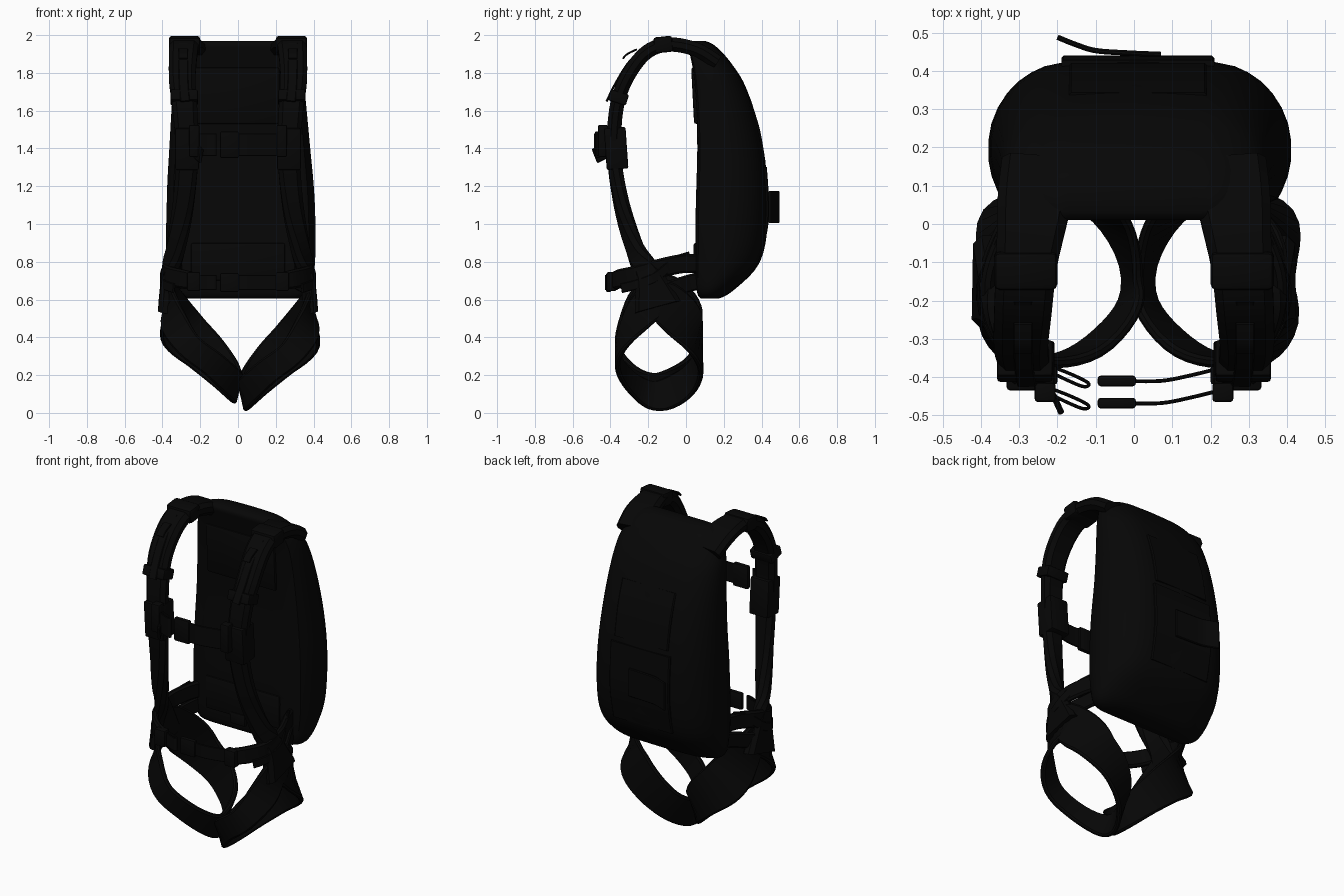
import bpy, bmesh
from math import radians
from mathutils import Vector, Matrix

if "Cube" in bpy.data.objects:
    bpy.data.objects.remove(bpy.data.objects["Cube"])

fabric = bpy.data.materials.new("black_fabric")
fabric.diffuse_color = (0.002, 0.002, 0.002, 1)
fabric.use_nodes = True
fabric.node_tree.nodes["Principled BSDF"].inputs["Base Color"].default_value = fabric.diffuse_color


def add_object(name, bm):
    bmesh.ops.recalc_face_normals(bm, faces=bm.faces)
    mesh = bpy.data.meshes.new(name)
    bm.to_mesh(mesh)
    bm.free()
    mesh.materials.append(fabric)
    ob = bpy.data.objects.new(name, mesh)
    bpy.context.collection.objects.link(ob)
    return ob


def spline(rows, n, closed=False):
    """Catmull-Rom through rows of numbers of any length."""
    m, out = len(rows), []
    for i in range(m if closed else m - 1):
        ids = [i - 1, i, i + 1, i + 2]
        a, b, c, d = [rows[k % m] if closed else rows[min(max(k, 0), m - 1)] for k in ids]
        for j in range(n):
            t = j / n
            out.append([0.5 * (2 * q + (r - p) * t + (2 * p - 5 * q + 4 * r - s) * t * t
                               + (3 * q - p - 3 * r + s) * t ** 3)
                        for p, q, r, s in zip(a, b, c, d)])
    if not closed:
        out.append(list(rows[-1]))
    return out


def loft(name, rings, closed=False):
    bm = bmesh.new()
    loops = [[bm.verts.new(p) for p in r] for r in rings]
    k = len(loops[0])
    for a, b in zip(loops, loops[1:] + (loops[:1] if closed else [])):
        for i in range(k):
            bm.faces.new((a[i], a[(i + 1) % k], b[(i + 1) % k], b[i]))
    if not closed:
        bm.faces.new(loops[0])
        bm.faces.new(loops[-1])
    return add_object(name, bm)


def ribbon(name, rows, thick, s=1, off=(0, 0, 0), closed=False):
    """Flat strap; rows are x, y, z, width direction x, y, z, width."""
    pts = spline(rows, 5, closed)
    pos = [Vector((p[0] * s, p[1], p[2])) + Vector(off) for p in pts]
    rings, m = [], len(pts)
    for i, p in enumerate(pts):
        if closed:
            t = pos[(i + 1) % m] - pos[i - 1]
        else:
            t = pos[min(i + 1, m - 1)] - pos[max(i - 1, 0)]
        t.normalize()
        w = Vector((p[3] * s, p[4], p[5]))
        w = (w - t * w.dot(t)).normalized()
        nrm = t.cross(w)
        h, d = p[6] / 2, thick / 2
        c = min(d * 0.6, h * 0.5)
        sec = [(h, d - c), (h - c, d), (c - h, d), (-h, d - c),
               (-h, c - d), (c - h, -d), (h - c, -d), (h, c - d)]
        rings.append([pos[i] + w * u + nrm * v for u, v in sec])
    return loft(name, rings, closed)


def band(name, path, wdir, width, thick, s=1, closed=False):
    return ribbon(name, [(*p, *wdir, width) for p in path], thick, s, closed=closed)


def box(name, loc, size, tilt=0, bevel=0.008):
    bm = bmesh.new()
    bmesh.ops.create_cube(bm, size=1)
    bmesh.ops.scale(bm, vec=size, verts=bm.verts)
    bmesh.ops.bevel(bm, geom=bm.edges[:], offset=bevel, segments=2, affect='EDGES', profile=0.5)
    bmesh.ops.transform(bm, matrix=Matrix.Translation(loc) @ Matrix.Rotation(radians(tilt), 4, 'X'),
                        verts=bm.verts)
    return add_object(name, bm)


# Pack body: half section (across, depth) lofted up through z, front y, back y, half width
half = spline([(0, 0), (.45, 0), (.84, .01), (.94, .1), (1, .32), (.98, .56),
               (.88, .76), (.72, .9), (.5, .97), (0, 1)], 2)
section = half + [(-u, v) for u, v in half[-2:0:-1]]
levels = [(.605, .08, .17, .30), (.62, .065, .21, .34), (.66, .055, .265, .37), (.75, .05, .36, .388),
          (.85, .05, .41, .395), (1.0, .05, .432, .395), (1.2, .055, .432, .388), (1.4, .06, .41, .373),
          (1.6, .055, .362, .358), (1.75, .045, .305, .345), (1.83, .035, .255, .33),
          (1.9, .02, .2, .30), (1.95, .01, .145, .25), (1.97, .03, .1, .2)]
rings = []
for z, yf, yb, hw in spline(levels, 3):
    cx = .015 * max(0, min(1, (1.9 - z) / .8))
    rings.append([(cx + u * hw, yf + v * (yb - yf), z) for u, v in section])
loft("pack_body", rings)

# Raised flaps and pull handle on the back of the pack
band("back_lower_flap", [(.01, .393, .83), (.01, .426, 1.0), (.01, .428, 1.15), (.01, .418, 1.3)],
     (1, 0, 0), .4, .02)
band("back_upper_flap", [(.01, .411, 1.33), (.01, .381, 1.5), (.01, .334, 1.65)], (1, 0, 0), .36, .02)
band("back_pull_handle", [(.07, .443, 1.09), (-.02, .447, 1.09), (-.1, .453, 1.09), (-.15, .468, 1.09),
                          (-.2, .488, 1.09)], (0, 0, 1), .17, .014)

# Padding on the wearer's side
box("yoke_pad", (-.01, .05, 1.68), (.46, .03, .3), 3, .012)
box("lumbar_pad", (0, .055, .8), (.5, .03, .2), 0, .012)
box("lumbar_buckle", (-.03, .05, .69), (.1, .03, .07))

# Shoulder harness running over the top and twisting down to the hip
shoulder = [(.25, .16, 1.86, 1, 0, 0, .19), (.262, .05, 1.925, 1, 0, 0, .19),
            (.28, -.1, 1.95, 1, 0, 0, .16), (.29, -.22, 1.9, 1, 0, 0, .15),
            (.295, -.32, 1.76, 1, 0, 0, .14), (.28, -.37, 1.6, 1, 0, 0, .13),
            (.27, -.38, 1.36, 1, 0, 0, .12), (.29, -.34, 1.1, 1, .2, 0, .11),
            (.33, -.27, .87, .7, .7, 0, .11), (.365, -.2, .73, .1, 1, 0, .15),
            (.385, -.15, .56, 0, 1, .1, .25)]
# Leg loop around the thigh, from the hip to the inner leg and back
leg = [(.39, -.16, .6, 0, 0, 1, .2), (.37, -.29, .46, -.3, 0, 1, .17),
       (.285, -.36, .32, -.6, 0, .8, .14), (.15, -.335, .215, -.6, 0, .8, .14),
       (.045, -.23, .115, -.35, 0, .9, .15), (.03, -.12, .095, -.2, 0, .98, .17),
       (.09, .015, .17, -.4, 0, .9, .19), (.2, .075, .285, -.5, 0, .85, .23),
       (.32, .05, .4, -.4, 0, .9, .26), (.375, -.05, .53, -.1, 0, 1, .24)]
belt = [(.31, .07, .79, 0, 0, 1, .1), (.34, -.02, .79, 0, 0, 1, .1), (.38, -.14, .765, 0, 0, 1, .1),
        (.37, -.26, .73, 0, 0, 1, .1), (.3, -.35, .71, 0, 0, 1, .1), (.22, -.39, .695, 0, 0, 1, .09)]

for s, side in ((1, "right"), (-1, "left")):
    ribbon("shoulder_strap_" + side, shoulder, .075, s)
    ribbon("leg_strap_" + side, leg, .028, s, (0, 0, 0) if s > 0 else (.022, 0, .04), True)
    ribbon("hip_belt_" + side, belt, .035, s)
    band("side_lateral_" + side, [(.3, .1, .7), (.33, .03, .69), (.375, -.07, .66), (.395, -.14, .64)],
         (0, 0, 1), .09, .025, s)
    # Hardware along the shoulder strap
    box("chest_pad_" + side, (.27 * s, -.37, 1.4), (.125, .115, .22), 4)
    box("chest_adjuster_" + side, (.232 * s, -.44, 1.44), (.055, .05, .17))
    box("upper_adjuster_" + side, (.285 * s, -.358, 1.67), (.145, .1, .06), -18)
    box("shoulder_slide_" + side, (.283 * s, -.12, 1.95), (.165, .1, .085), 6, .015)
    # Loose webbing ends
    band("shoulder_webbing_" + side, [(.29, -.2, 1.955), (.29, -.3, 1.86), (.288, -.37, 1.75),
                                      (.28, -.42, 1.65)], (1, 0, 0), .05, .012, s)
    band("strap_tail_" + side, [(.29, -.26, 1.925), (.29, -.31, 1.9), (.29, -.335, 1.875)],
         (1, 0, 0), .05, .01, s)
    box("hip_buckle_" + side, (.235 * s, -.395, .695), (.07, .05, .1))
    band("hip_webbing_" + side, [(.33, .02, .83), (.365, -.06, .8), (.405, -.16, .72), (.39, -.26, .68),
                                 (.34, -.34, .66)], (0, 0, 1), .05, .012, s)

# Chest and waist closures with their buckles and folded webbing loops
for name, y, z, w in (("chest", -.468, 1.42, .12), ("waist", -.41, .69, .08)):
    band(name + "_webbing", [(-.02, y, z), (.07, y, z), (.15, y + .015, z), (.25, y + .04, z)],
         (0, 0, 1), w, .01)
    box(name + "_buckle", (-.045, y, z), (.1, .028, w + .02))
    band(name + "_webbing_loop", [(-.24, y + .045, z), (-.17, y + .02, z), (-.12, y - .005, z),
                                  (-.13, y - .015, z), (-.17, y, z), (-.23, y + .03, z)],
         (0, 0, 1), w, .009, closed=True)
band("chest_strap_end", [(-.24, -.40, 1.4), (-.215, -.44, 1.38), (-.195, -.482, 1.36)],
     (0, 0, 1), .08, .016)

# Smooth shading with crisp edges
meshes = [o for o in bpy.context.scene.objects if o.type == 'MESH']
for o in meshes:
    o.select_set(True)
bpy.context.view_layer.objects.active = meshes[0]
bpy.ops.object.shade_smooth_by_angle(angle=radians(35))
